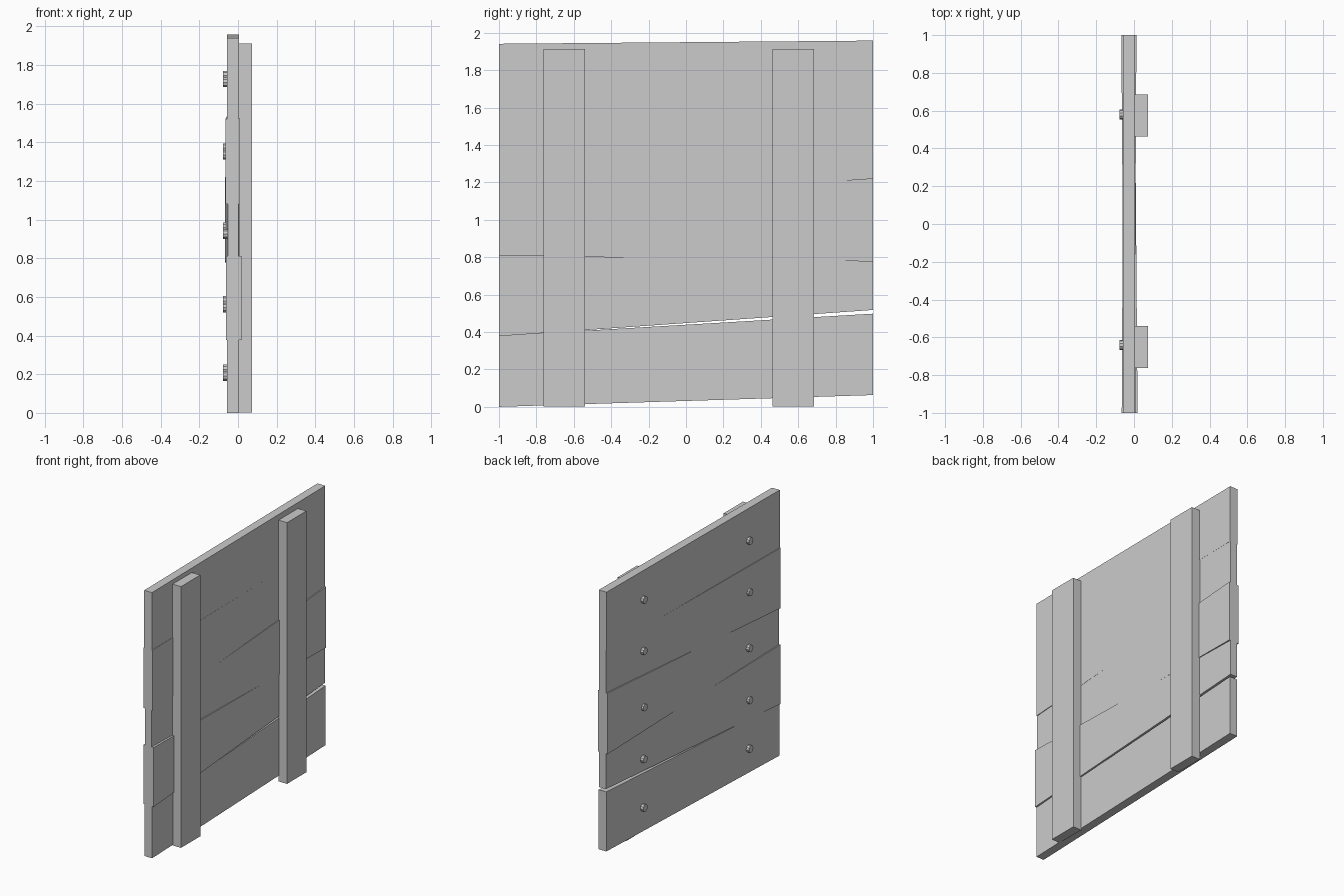
import bpy
import bmesh
from math import pi
from mathutils import Matrix

if "Cube" in bpy.data.objects:
    bpy.data.objects.remove(bpy.data.objects["Cube"])


def make_object(name, bm):
    bmesh.ops.recalc_face_normals(bm, faces=bm.faces)
    mesh = bpy.data.meshes.new(name)
    bm.to_mesh(mesh)
    bm.free()
    obj = bpy.data.objects.new(name, mesh)
    bpy.context.collection.objects.link(obj)
    return obj


def tapered_board(name, y0, y1, start, end):
    """Board along y; each end is (x_min, x_max, z_min, z_max)."""
    bm = bmesh.new()
    rings = []
    for y, (xa, xb, za, zb) in ((y0, start), (y1, end)):
        rings.append([bm.verts.new((x, y, z))
                      for x, z in ((xa, za), (xb, za), (xb, zb), (xa, zb))])
    a, b = rings
    bm.faces.new(a)
    bm.faces.new(b)
    for i in range(4):
        j = (i + 1) % 4
        bm.faces.new((a[i], a[j], b[j], b[i]))
    return make_object(name, bm)


# Five crooked horizontal planks
planks = [
    ((-0.056, 0.006, 0.00, 0.38), (-0.056, 0.007, 0.063, 0.498)),
    ((-0.062, 0.019, 0.378, 0.812), (-0.053, 0.003, 0.518, 0.778)),
    ((-0.053, 0.002, 0.812, 1.08), (-0.067, 0.013, 0.777, 1.222)),
    ((-0.065, 0.007, 1.08, 1.52), (-0.055, 0.004, 1.218, 1.54)),
    ((-0.058, 0.005, 1.52, 1.941), (-0.058, 0.005, 1.536, 1.958)),
]
for i, (start, end) in enumerate(planks, 1):
    tapered_board(f"plank_{i}", -1, 1, start, end)

# Two upright battens
for side, ya, yb in (("left", -0.762, -0.54), ("right", 0.462, 0.685)):
    section = (0.004, 0.073, 0.003, 1.912)
    tapered_board(f"batten_{side}", ya, yb, section, section)

# Round nail heads, two per plank
for side, y, dz in (("left", -0.64, 0.0), ("right", 0.58, 0.035)):
    for i, z in enumerate((0.19, 0.545, 0.925, 1.335, 1.71), 1):
        bm = bmesh.new()
        place = Matrix.Translation((-0.06, y, z + dz)) @ Matrix.Rotation(pi / 2, 4, 'Y')
        bmesh.ops.create_cone(bm, cap_ends=True, segments=10, radius1=0.026,
                              radius2=0.026, depth=0.036, matrix=place)
        make_object(f"nail_{side}_{i}", bm)
